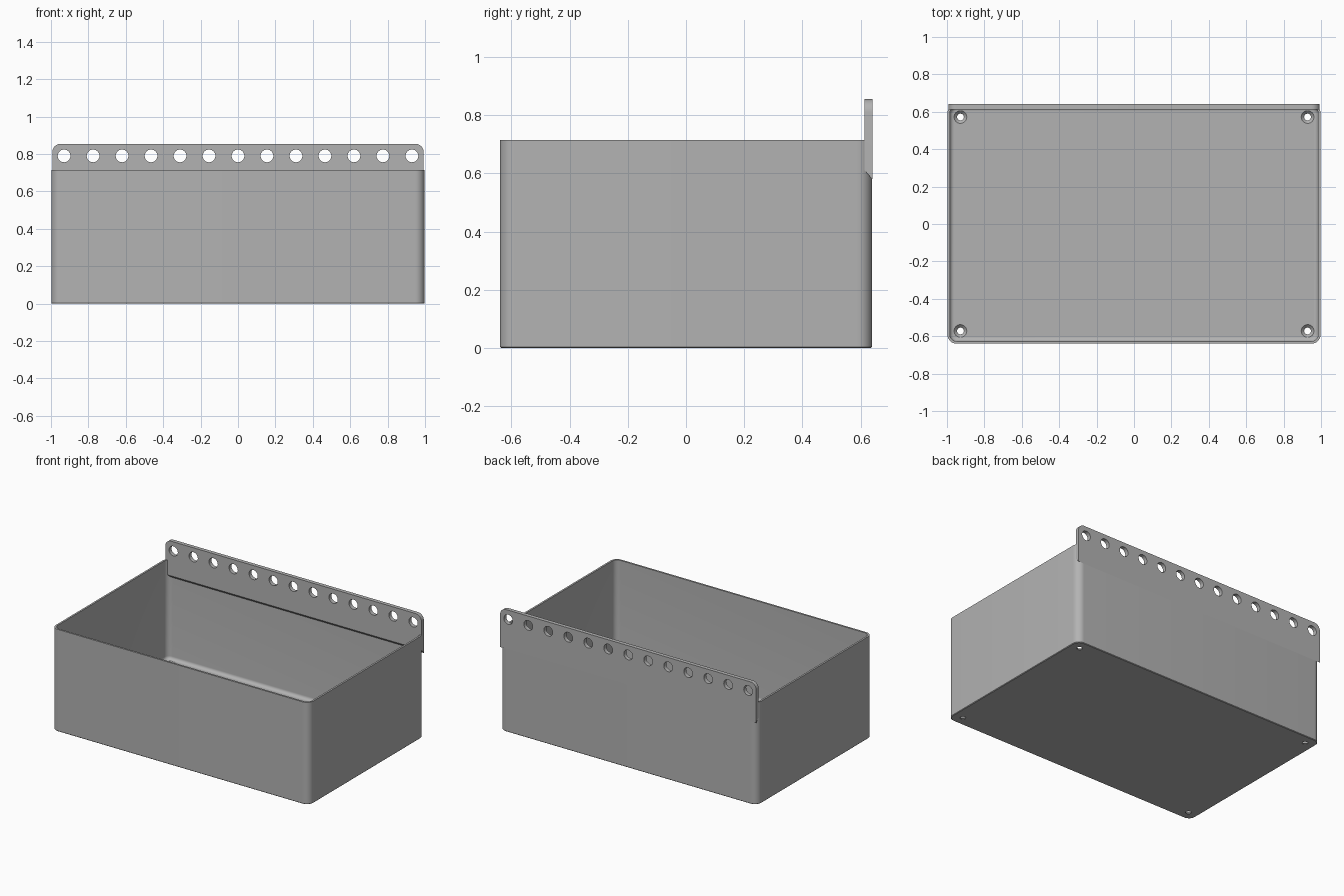
import bpy, bmesh
from math import sin, cos, pi, radians

if "Cube" in bpy.data.objects:
    bpy.data.objects.remove(bpy.data.objects["Cube"], do_unlink=True)

HX, HY, TOP = 0.998, 0.64, 0.715      # box half sizes and rim height
WALL, FLOOR, FILLET = 0.013, 0.02, 0.023

grey = bpy.data.materials.new("plain_grey")
grey.use_nodes = True
grey.diffuse_color = (0.45, 0.45, 0.45, 1)
grey.node_tree.nodes["Principled BSDF"].inputs["Base Color"].default_value = grey.diffuse_color


def finish(bm, name):
    bmesh.ops.recalc_face_normals(bm, faces=bm.faces)
    mesh = bpy.data.meshes.new(name)
    bm.to_mesh(mesh)
    bm.free()
    mesh.materials.append(grey)
    ob = bpy.data.objects.new(name, mesh)
    bpy.context.collection.objects.link(ob)
    return ob


def outline(inset, steps=10):
    """Rounded rectangle, counter-clockwise."""
    r = max(0.05 - inset, 0.014)
    cx, cy = HX - inset - r, HY - inset - r
    points = []
    for k, (sx, sy) in enumerate([(1, 1), (-1, 1), (-1, -1), (1, -1)]):
        for i in range(steps + 1):
            a = (k + i / steps) * pi / 2
            points.append((sx * cx + r * cos(a), sy * cy + r * sin(a)))
    return points


def loft(bm, rings):
    """Skin a stack of equal rings and cap both ends."""
    loops = [[bm.verts.new(p) for p in ring] for ring in rings]
    n = len(loops[0])
    for a, b in zip(loops, loops[1:]):
        for i in range(n):
            j = (i + 1) % n
            bm.faces.new((a[i], a[j], b[j], b[i]))
    bm.faces.new(loops[0])
    bm.faces.new(loops[-1])


def circle(x, y, z, r, n=32):
    return [(x + r * cos(2 * pi * i / n), y + r * sin(2 * pi * i / n), z) for i in range(n)]


def cut_and_smooth(ob, cutter):
    mod = ob.modifiers.new("holes", 'BOOLEAN')
    mod.operation, mod.solver, mod.object = 'DIFFERENCE', 'EXACT', cutter
    bpy.ops.object.select_all(action='DESELECT')
    bpy.context.view_layer.objects.active = ob
    ob.select_set(True)
    bpy.ops.object.modifier_apply(modifier=mod.name)
    bpy.data.objects.remove(cutter, do_unlink=True)
    bpy.ops.object.shade_smooth_by_angle(angle=radians(30))


# Open box: outer skin up, over the rim, down inside, filleted into the floor
profile = [(0.004, 0), (0, 0.004), (0, TOP), (WALL, TOP)]
for i in range(9):
    a = i / 8 * pi / 2
    profile.append((WALL + FILLET * (1 - cos(a)), FLOOR + FILLET * (1 - sin(a))))
bm = bmesh.new()
loft(bm, [[(x, y, z) for x, y in outline(inset)] for inset, z in profile])
box = finish(bm, "box")

# Countersunk screw holes in the floor corners
bm = bmesh.new()
for sx in (-1, 1):
    for sy in (-1, 1):
        x, y = sx * 0.928, sy * 0.572
        loft(bm, [circle(x, y, z, r) for z, r in
                  [(-0.02, 0.018), (0.004, 0.018), (FLOOR, 0.034), (0.04, 0.034)]])
cut_and_smooth(box, finish(bm, "screw_hole_cutter"))

# Hanging rail: slab with rounded top corners and a sloped underside
W, H, R = 0.993, 0.855, 0.045
FRONT, BACK = 0.613, 0.6403
side = [(-W, 0), (W, 0)]
for cx, start in ((W - R, 0), (R - W, pi / 2)):
    for i in range(11):
        a = start + i / 10 * pi / 2
        side.append((cx + R * cos(a), H - R + R * sin(a)))
bm = bmesh.new()
loft(bm, [[(x, y, z or low) for x, z in side] for y, low in ((FRONT, 0.612), (BACK, 0.58))])
rail = finish(bm, "hanging_rail")

# Row of thirteen holes along the rail
bm = bmesh.new()
for i in range(13):
    ring = circle((i - 6) * 0.155, 0.79, 0, 0.034)
    loft(bm, [[(x, y, z) for x, z, _ in ring] for y in (0.55, 0.7)])
cut_and_smooth(rail, finish(bm, "rail_hole_cutter"))
